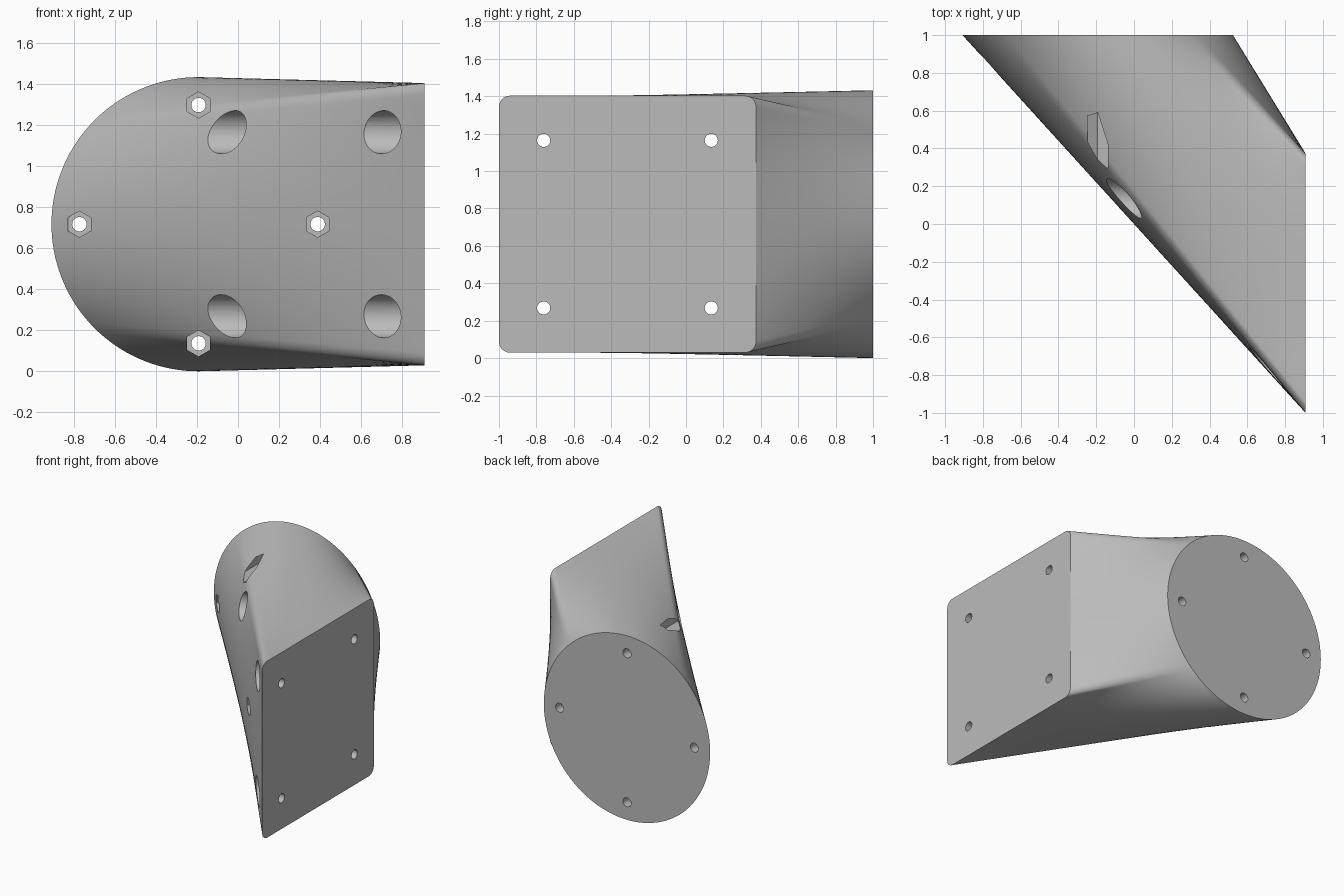
import bpy
import bmesh
from math import sin, cos, pi, radians

cube = bpy.data.objects.get("Cube")
if cube:
    bpy.data.objects.remove(cube)

ZC = 0.716                    # height of the centre line
CX, RADIUS = -0.192, 0.716    # round flange, on the plane y = 1
CY, HALF = -0.313, 0.687      # square flange, on the plane x = FACE_X
FACE_X, FILLET = 0.908, 0.06
RINGS = 32

grey = bpy.data.materials.new("plain grey")
grey.use_nodes = True
grey.diffuse_color = (0.5, 0.5, 0.5, 1)
grey.node_tree.nodes["Principled BSDF"].inputs["Base Color"].default_value = (0.5, 0.5, 0.5, 1)


def make_object(name, bm):
    bmesh.ops.recalc_face_normals(bm, faces=bm.faces)
    mesh = bpy.data.meshes.new(name)
    bm.to_mesh(mesh)
    bm.free()
    mesh.materials.append(grey)
    obj = bpy.data.objects.new(name, mesh)
    bpy.context.collection.objects.link(obj)
    return obj


def square_outline():
    """Angle along the outline, with sideways and upward offsets, from the top round."""
    h = HALF - FILLET
    length = 2 * h + FILLET * pi / 2
    quarter = [(h * i / 16, h * i / 16, HALF) for i in range(16)]
    for i in range(11):
        t = pi / 2 * i / 10
        quarter.append((h + FILLET * t, h + FILLET * sin(t), h + FILLET * cos(t)))
    quarter += [(length - h + h * i / 16, HALF, h - h * i / 16) for i in range(1, 16)]
    points = []
    for q in range(4):
        for d, u, v in quarter:
            points.append(((q + d / length) * pi / 2, u, v))
            # the next quarter is the same profile turned by a right angle
        quarter = [(d, v, -u) for d, u, v in quarter]
    return points


# Body: straight loft from the round flange to the square flange
bm = bmesh.new()
rings = []
outline = square_outline()
for k in range(RINGS + 1):
    t = k / RINGS
    ring = []
    for a, u, v in outline:
        x = (1 - t) * (CX - RADIUS * sin(a)) + t * FACE_X
        y = (1 - t) + t * (CY - u)
        z = ZC + (1 - t) * RADIUS * cos(a) + t * v
        ring.append(bm.verts.new((x, y, z)))
    rings.append(ring)
n = len(outline)
for lower, upper in zip(rings, rings[1:]):
    for i in range(n):
        j = (i + 1) % n
        bm.faces.new((lower[i], lower[j], upper[j], upper[i]))
bm.faces.new(rings[0])
bm.faces.new(rings[-1])
body = make_object("adapter_body", bm)


def cut(name, axis, side, z, radius, start, end, sides):
    """Cut a prism along x or y out of the body."""
    bm = bmesh.new()
    loops = []
    for depth in (start, end):
        loop = []
        for i in range(sides):
            a = 2 * pi * i / sides
            s, h = side + radius * sin(a), z + radius * cos(a)
            loop.append(bm.verts.new((depth, s, h) if axis == "x" else (s, depth, h)))
        loops.append(loop)
        bm.faces.new(loop)
    for i in range(sides):
        j = (i + 1) % sides
        bm.faces.new((loops[0][i], loops[0][j], loops[1][j], loops[1][i]))
    cutter = make_object(name, bm)
    cutter.hide_render = True
    mod = body.modifiers.new(name, "BOOLEAN")
    mod.operation = "DIFFERENCE"
    mod.solver = "EXACT"
    mod.object = cutter
    bpy.ops.object.modifier_apply(modifier=mod.name)
    bpy.data.objects.remove(cutter)


bpy.context.view_layer.objects.active = body
body.select_set(True)

# Round flange: four bolt holes with hexagonal nut pockets
for dx, dz in ((0.58, 0), (-0.58, 0), (0, 0.58), (0, -0.58)):
    cut("nut_pocket", "y", CX + dx, ZC + dz, 0.064, -1.5, 0.93, 6)
    cut("bolt_hole", "y", CX + dx, ZC + dz, 0.035, -1.6, 1.2, 32)

# Square flange: four bolt holes with wide counterbores
for dy in (0.448, -0.448):
    for dz in (0.448, -0.448):
        cut("counterbore", "x", CY + dy, ZC + dz, 0.105, -1.5, 0.82, 48)
        cut("bolt_hole", "x", CY + dy, ZC + dz, 0.035, -1.6, 1.2, 32)

bpy.ops.object.shade_smooth_by_angle(angle=radians(30))
